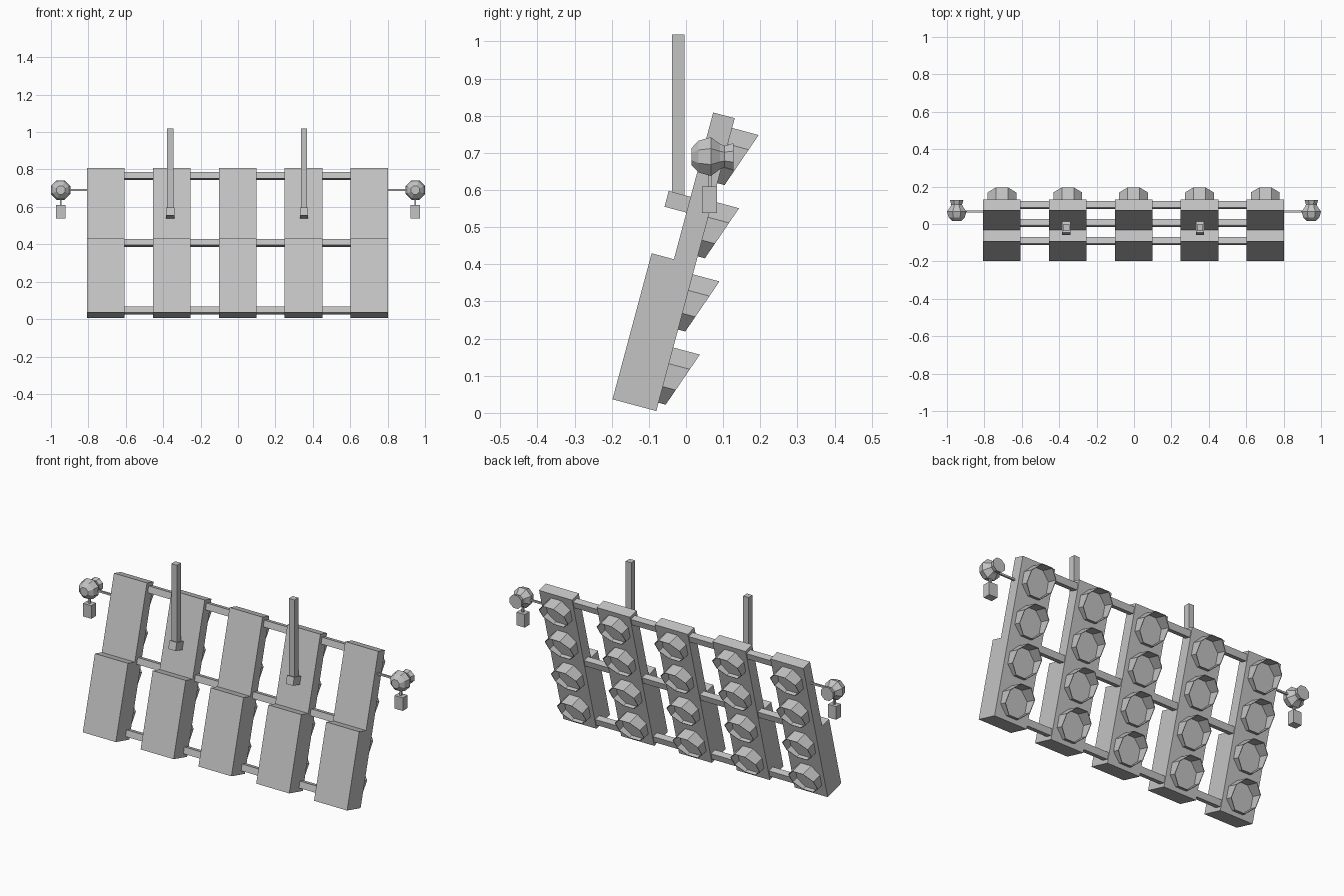
import bpy, bmesh
from math import radians, cos, sin, pi
from mathutils import Matrix

if "Cube" in bpy.data.objects:
    bpy.data.objects.remove(bpy.data.objects["Cube"], do_unlink=True)

GREY = (0.55, 0.55, 0.55, 1)
mat = bpy.data.materials.new("plain_grey")
mat.use_nodes = True
mat.diffuse_color = GREY
mat.node_tree.nodes["Principled BSDF"].inputs["Base Color"].default_value = GREY

# Leaning frame: local z runs up the panel, local y points out of its back
LEAN = Matrix.Translation((0, -0.08, 0.005)) @ Matrix.Rotation(radians(-15), 4, 'X')
UPRIGHT = Matrix.Identity(4)


def finish(bm, name, frame=UPRIGHT):
    bmesh.ops.recalc_face_normals(bm, faces=bm.faces)
    mesh = bpy.data.meshes.new(name)
    bm.to_mesh(mesh)
    bm.free()
    mesh.materials.append(mat)
    obj = bpy.data.objects.new(name, mesh)
    obj.matrix_world = frame
    bpy.context.collection.objects.link(obj)
    return obj


def box(name, low, high, frame=UPRIGHT):
    bm = bmesh.new()
    bmesh.ops.create_cube(bm, size=1)
    for v in bm.verts:
        v.co = [l + (h - l) * (c + 0.5) for l, h, c in zip(low, high, v.co)]
    return finish(bm, name, frame)


def octagon(cx, cz, apothem):
    r = apothem / cos(pi / 8)
    angles = [(k + 0.5) * pi / 4 for k in range(8)]
    return [(cx + r * cos(a), cz + r * sin(a)) for a in angles]


def bridge(bm, a, b):
    for k in range(len(a)):
        j = (k + 1) % len(a)
        bm.faces.new((a[k], a[j], b[j], b[k]))


# Stepped panel: thick lower half, thin upper half
def panel(x, half=0.1005):
    outline = [(0, 0), (-0.122, 0), (-0.122, 0.407),
               (-0.06, 0.407), (-0.06, 0.816), (0, 0.816)]
    bm = bmesh.new()
    sides = [[bm.verts.new((x + s * half, y, z)) for y, z in outline] for s in (-1, 1)]
    bridge(bm, *sides)
    for side in sides:
        bm.faces.new(side)
    finish(bm, "panel", LEAN)


# Hollow octagonal hood with a slanted mouth, longest at the top
def lamp_hood(x, z, apothem=0.077, wall=0.003):
    bm = bmesh.new()
    rings = []
    for radius, at_mouth in ((apothem, 0), (apothem, 1), (apothem - wall, 1), (apothem - wall, 0)):
        rings.append([bm.verts.new((px, (0.047 + 0.35 * (pz - z)) if at_mouth else -0.001, pz))
                      for px, pz in octagon(x, z, radius)])
    for k in range(4):
        bridge(bm, rings[k], rings[(k + 1) % 4])
    finish(bm, "lamp_hood", LEAN)


for i in range(5):
    x = -0.706 + 0.352 * i
    panel(x)
    for j in range(4):
        lamp_hood(x, 0.1 + 0.204 * j)

# Cross rails joining the panels
for z in (0.0375, 0.411, 0.781):
    box("cross_rail", (-0.606, -0.04, z - 0.0175), (0.602, -0.005, z + 0.0175), LEAN)

# Vertical hangers on tilted brackets
for x in (-0.362, 0.353):
    box("hanger_bracket", (x - 0.022, -0.121, 0.537), (x + 0.022, -0.055, 0.581), LEAN)
    box("hanger_post", (x - 0.017, -0.038, 0.575), (x + 0.017, -0.004, 1.018))

# Side signals: faceted bulb, arm and hanging weight
PROFILE = [(0.015, 0.023), (0.034, 0.043), (0.067, 0.052),
           (0.092, 0.034), (0.104, 0.029), (0.128, 0.036)]
for s in (-1, 1):
    x = s * 0.948
    bm = bmesh.new()
    rings = [[bm.verts.new((px, y, pz)) for px, pz in octagon(x, 0.69, r)] for y, r in PROFILE]
    for a, b in zip(rings, rings[1:]):
        bridge(bm, a, b)
    bm.faces.new(rings[0])
    bm.faces.new(rings[-1])
    finish(bm, "signal_bulb")
    ends = sorted((s * 0.79, x))
    box("signal_arm", (ends[0], 0.062, 0.685), (ends[1], 0.072, 0.695))
    box("weight_stem", (x - 0.005, 0.059, 0.6), (x + 0.005, 0.069, 0.65))
    box("signal_weight", (x - 0.025, 0.043, 0.538), (x + 0.025, 0.084, 0.61))
